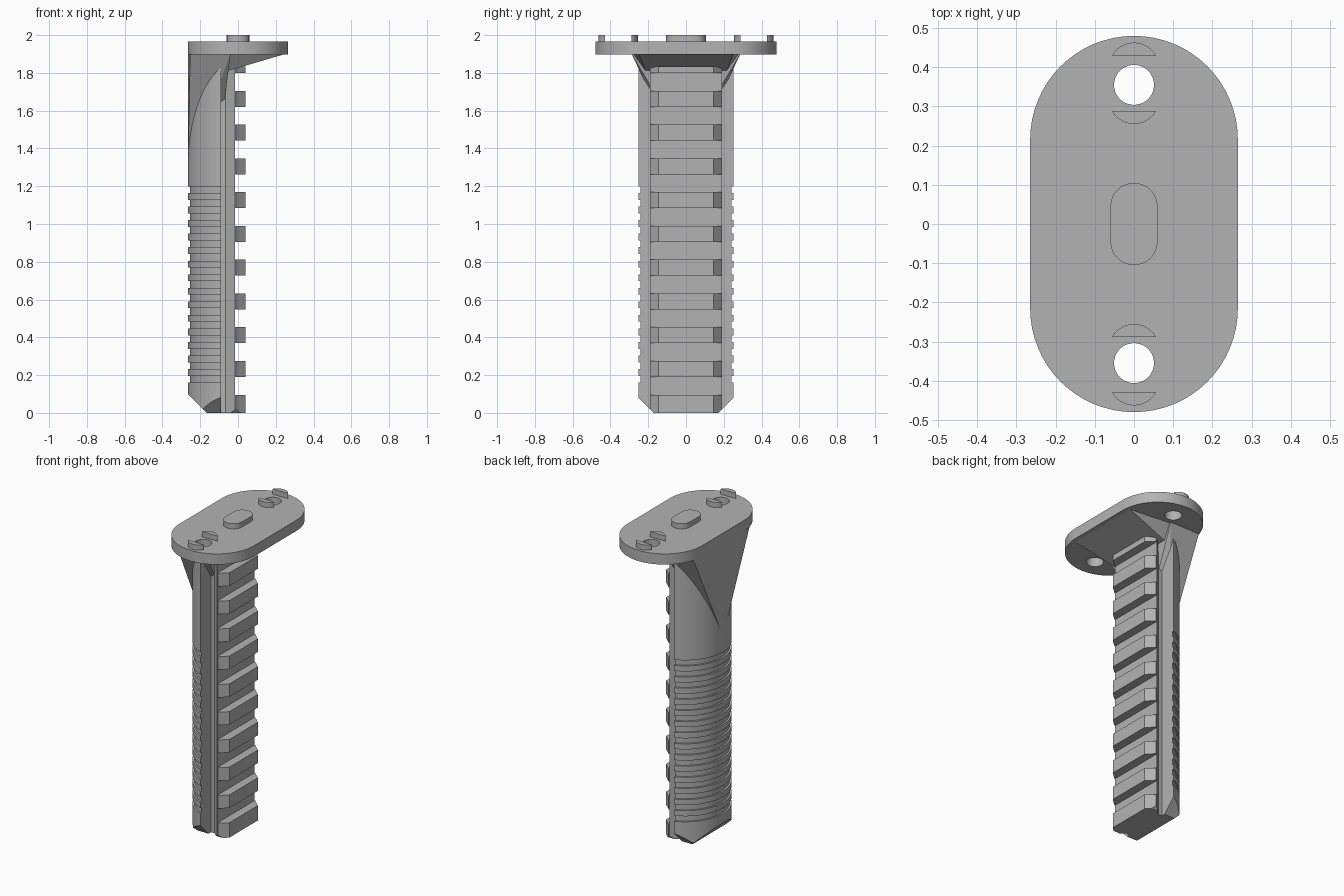
import bpy, bmesh, math
from mathutils import Vector

if "Cube" in bpy.data.objects:
    bpy.data.objects.remove(bpy.data.objects["Cube"], do_unlink=True)

GREY = (0.45, 0.45, 0.45, 1.0)
grey = bpy.data.materials.new("plain grey")
grey.use_nodes = True
grey.diffuse_color = GREY
grey.node_tree.nodes["Principled BSDF"].inputs["Base Color"].default_value = GREY


def finish(name, bm, smooth=False):
    bmesh.ops.recalc_face_normals(bm, faces=bm.faces)
    mesh = bpy.data.meshes.new(name)
    bm.to_mesh(mesh)
    bm.free()
    mesh.materials.append(grey)
    obj = bpy.data.objects.new(name, mesh)
    bpy.context.collection.objects.link(obj)
    if smooth:
        bpy.ops.object.select_all(action='DESELECT')
        obj.select_set(True)
        bpy.context.view_layer.objects.active = obj
        bpy.ops.object.shade_smooth_by_angle(angle=math.radians(25))
    return obj


def loft(bm, sections):
    """Closed solid through a list of (z, outline) sections."""
    rings = [[bm.verts.new((x, y, z)) for x, y in pts] for z, pts in sections]
    for low, high in zip(rings, rings[1:]):
        for i in range(len(low)):
            j = (i + 1) % len(low)
            bm.faces.new((low[i], low[j], high[j], high[i]))
    bm.faces.new(rings[0][::-1])
    bm.faces.new(rings[-1])


def prism(name, pts, z0, z1, smooth=False):
    bm = bmesh.new()
    loft(bm, [(z0, pts), (z1, pts)])
    return finish(name, bm, smooth)


def hull(name, points):
    bm = bmesh.new()
    for p in points:
        bm.verts.new(p)
    bmesh.ops.convex_hull(bm, input=bm.verts)
    return finish(name, bm)


def mirrored(points):
    return [(x, s * y, z) for x, y, z in points for s in (1, -1)]


def arc(cx, cy, r, start, end, n):
    angles = [math.radians(start + (end - start) * i / n) for i in range(n + 1)]
    return [(cx + r * math.cos(a), cy + r * math.sin(a)) for a in angles]


def stadium(r, half_length, n=32):
    c = half_length - r
    return arc(0, c, r, 0, 180, n) + arc(0, -c, r, 180, 360, n)


def chamfer_foot(bm):
    """Slice the sloping faces at the bottom end and close the cuts."""
    cuts = [((0, s * 0.17, 0), (0, s, -1)) for s in (1, -1)]
    cuts.append(((-0.165, 0, 0), (-1, 0, -1)))
    for co, no in cuts:
        bmesh.ops.bisect_plane(bm, geom=bm.verts[:] + bm.edges[:] + bm.faces[:],
                               dist=1e-5, plane_co=co, plane_no=Vector(no),
                               clear_outer=True)
        bmesh.ops.holes_fill(bm, edges=[e for e in bm.edges if e.is_boundary])


# Rounded grip body with horizontal grooves
FRONT_X, CENTRE_X, RADIUS = -0.09, 0.005, 0.27


def body_outline(r):
    a = math.degrees(math.acos((FRONT_X - CENTRE_X) / r))
    return arc(CENTRE_X, 0, r, a, 360 - a, 40)


full, inset = body_outline(RADIUS), body_outline(RADIUS - 0.011)
sections = [(0, full)]
pitch = 0.0717
for k in range(15):
    z = 0.16 + k * pitch
    sections += [(z, full), (z, inset), (z + pitch / 2, inset), (z + pitch / 2, full)]
sections.append((1.90, full))
bm = bmesh.new()
loft(bm, sections)
chamfer_foot(bm)
finish("grip_body", bm, True)

# Undercut rail along the front of the grip
half = [(-0.10, 0.145), (-0.065, 0.145), (-0.015, 0.19)]
bm = bmesh.new()
loft(bm, [(z, half + [(x, -y) for x, y in half[::-1]]) for z in (0, 1.835)])
chamfer_foot(bm)
finish("rail_base", bm)

# Rail teeth with bevelled ends
half = [(-0.016, 0.19), (-0.01, 0.19), (0.04, 0.145)]
tooth = half + [(x, -y) for x, y in half[::-1]]
bm = bmesh.new()
for k in range(11):
    z = k * 0.1787
    loft(bm, [(max(0, z + 0.012) if k else 0, tooth),
              (min(z + 0.096, 1.835), tooth)])
chamfer_foot(bm)
finish("rail_teeth", bm)

# Mounting plate with two through holes
plate = prism("mounting_plate", stadium(0.265, 0.48), 1.897, 1.966, True)
for s in (1, -1):
    cutter = prism("hole_cutter", arc(0, s * 0.355, 0.051, 0, 350, 35), 1.8, 2.1)
    cutter.hide_render = True
    mod = plate.modifiers.new("hole", 'BOOLEAN')
    mod.operation = 'DIFFERENCE'
    mod.solver = 'EXACT'
    mod.object = cutter
    bpy.context.view_layer.objects.active = plate
    bpy.ops.object.modifier_apply(modifier=mod.name)
    bpy.data.objects.remove(cutter, do_unlink=True)

# Raised keys on top of the plate
prism("centre_key", stadium(0.06, 0.105, 16), 1.96, 2.0, True)
r, a = 0.064, 61
for side, s in (("back", 1), ("front", -1)):
    for place, chord, d in (("outer", 0.43, 1), ("inner", 0.288, -1)):
        cy = s * (chord - d * r * math.cos(math.radians(a)))
        mid = 90 * s * d
        prism(f"{side}_{place}_key", arc(0, cy, r, mid - a, mid + a, 16),
              1.96, 2.0, True)

# Tapered gusset joining the back of the grip to the plate
hull("back_gusset", [(-0.265, 0, 1.30), (-0.10, 0, 1.42)] + mirrored([
    (-0.253, 0.288, 1.90), (-0.265, 0.2, 1.90),
    (-0.04, 0.288, 1.90), (-0.095, 0.216, 1.75)]))

# Sloping support under the front of the plate
hull("front_gusset", mirrored([
    (0.25, 0.25, 1.90), (-0.06, 0.28, 1.90),
    (-0.015, 0.20, 1.825), (-0.09, 0.21, 1.80)]))
